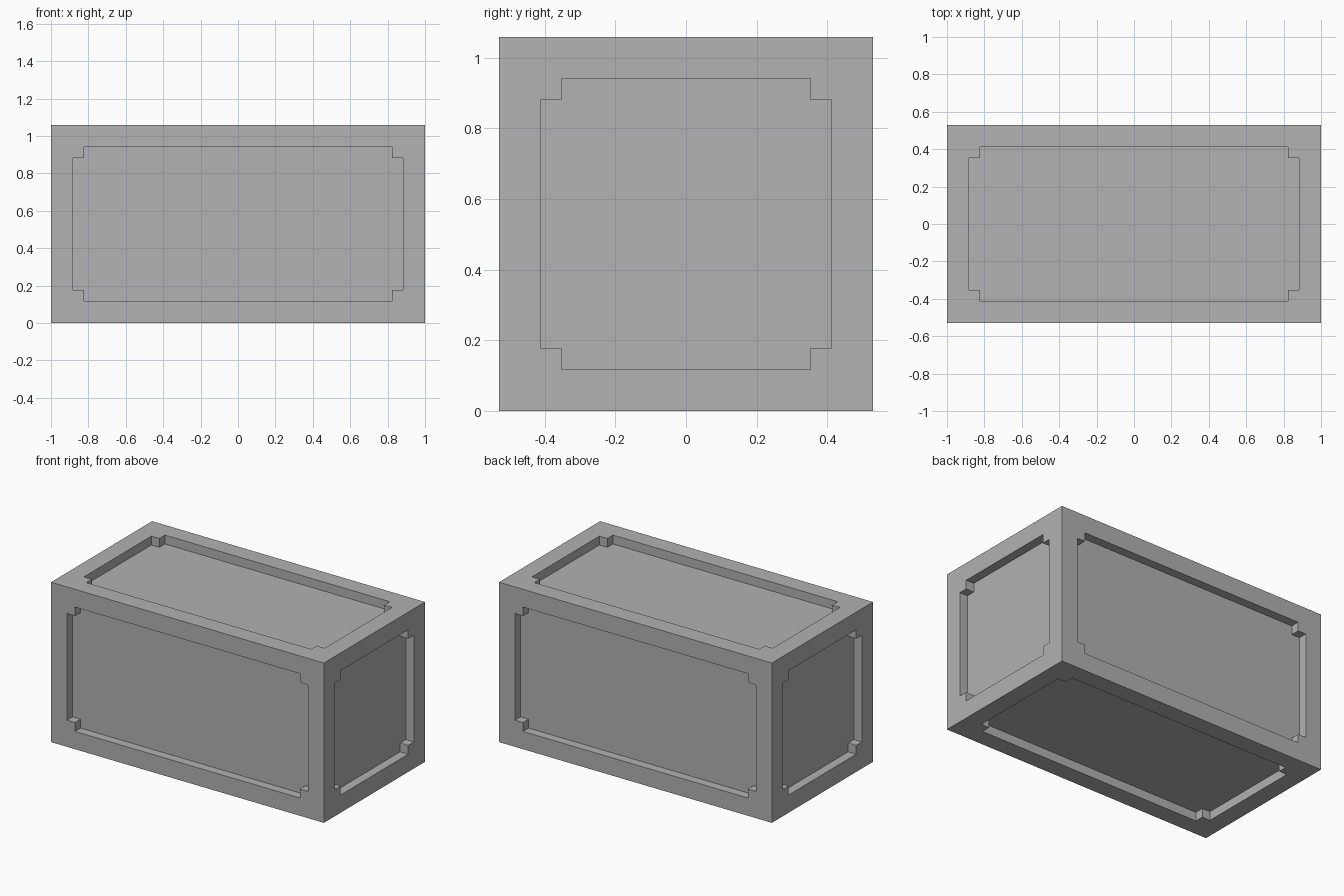
import bpy
import bmesh
from mathutils import Vector

if "Cube" in bpy.data.objects:
    bpy.data.objects.remove(bpy.data.objects["Cube"], do_unlink=True)

UNIT = 1 / 17                               # module of the design
HALF = Vector((17, 9, 9)) * UNIT            # half size of the block
BORDER, NOTCH, DEPTH = 2 * UNIT, UNIT, UNIT

grey = bpy.data.materials.new("plain grey")
grey.use_nodes = True
colour = (0.445, 0.445, 0.445, 1)
grey.diffuse_color = colour
grey.node_tree.nodes["Principled BSDF"].inputs["Base Color"].default_value = colour


def add_side(bm, axis, sign):
    """One side of the block: frame, recess walls and sunken notched panel."""
    u_axis, v_axis = [a for a in range(3) if a != axis]
    u, v = HALF[u_axis], HALF[v_axis]
    a, b = u - BORDER, v - BORDER           # panel half size
    c, d = a - NOTCH, b - NOTCH             # inside the corner notches

    def ring(points, depth=0):
        verts = []
        for p, q in points:
            co = Vector()
            co[axis] = sign * (HALF[axis] - depth)
            co[u_axis], co[v_axis] = p, q
            verts.append(bm.verts.new(co + Vector((0, 0, HALF.z))))
        return verts

    # Frame: a strip along each of the four borders
    for s in (-1, 1):
        bm.faces.new(ring([(-u, s * v), (u, s * v), (c, s * d),
                           (c, s * b), (-c, s * b), (-c, s * d)]))
        bm.faces.new(ring([(s * u, -v), (s * u, v), (s * c, d),
                           (s * a, d), (s * a, -d), (s * c, -d)]))

    # Sunken panel and the walls around it
    outline = [(a, -d), (a, d), (c, d), (c, b), (-c, b), (-c, d),
               (-a, d), (-a, -d), (-c, -d), (-c, -b), (c, -b), (c, -d)]
    top, floor = ring(outline), ring(outline, DEPTH)
    bm.faces.new(floor)
    for i in range(len(outline)):
        bm.faces.new((top[i - 1], top[i], floor[i], floor[i - 1]))


# Block with the same recess on all six sides
bm = bmesh.new()
for axis in range(3):
    for sign in (-1, 1):
        add_side(bm, axis, sign)
bmesh.ops.remove_doubles(bm, verts=bm.verts[:], dist=0.0001)
bmesh.ops.recalc_face_normals(bm, faces=bm.faces[:])

mesh = bpy.data.meshes.new("panelled_block")
bm.to_mesh(mesh)
bm.free()
mesh.materials.append(grey)
block = bpy.data.objects.new("panelled_block", mesh)
bpy.context.collection.objects.link(block)
